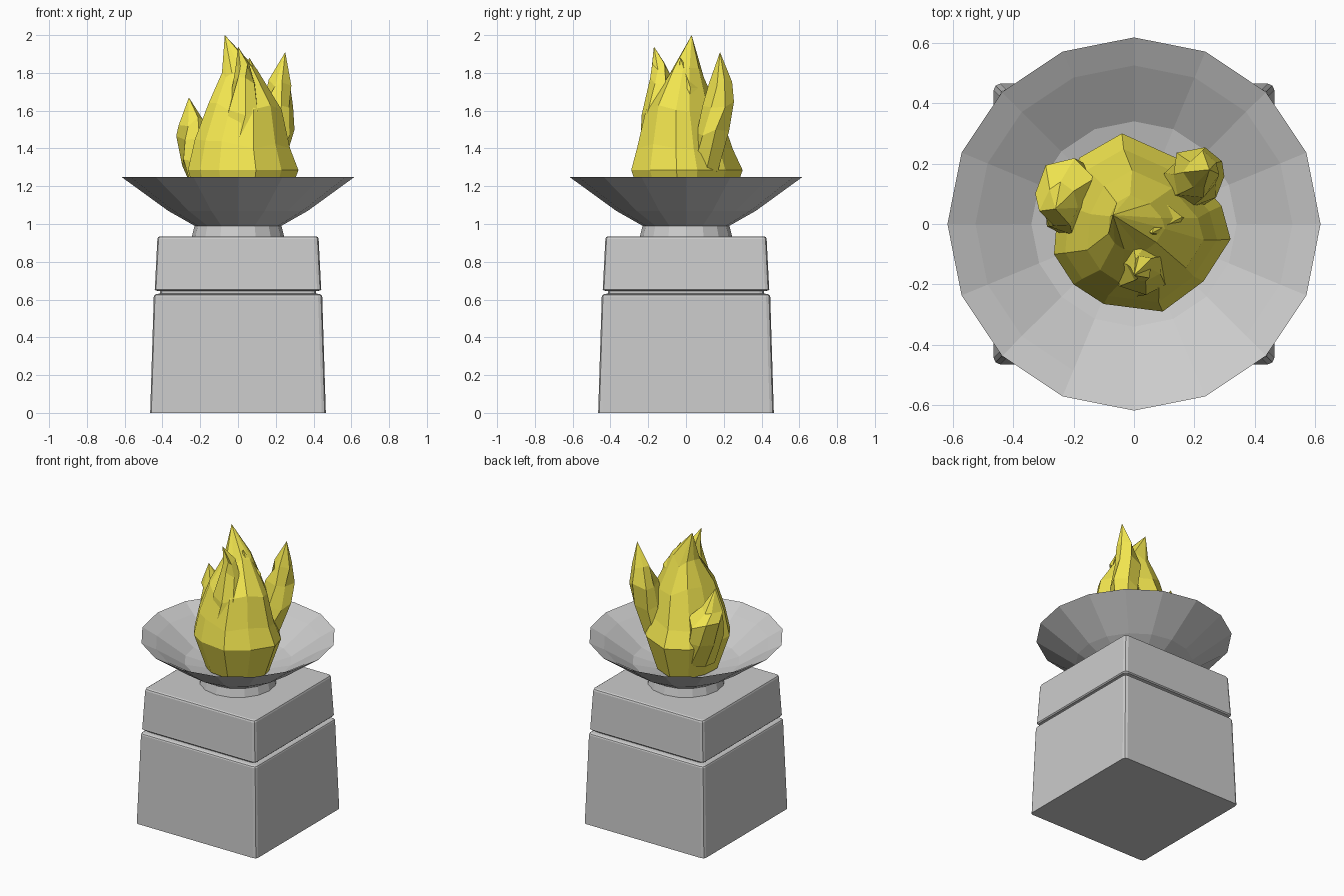
import bpy, bmesh, math, random
from mathutils import Vector

if "Cube" in bpy.data.objects:
    bpy.data.objects.remove(bpy.data.objects["Cube"])

random.seed(4)
fire = bpy.data.materials.new("fire_yellow")
fire.diffuse_color = (0.9, 0.8, 0.08, 1)
fire.use_nodes = True
fire.node_tree.nodes["Principled BSDF"].inputs["Base Color"].default_value = fire.diffuse_color


def loft(name, rings, tip=None, mat=None):
    """Skin equal-length rings; close the bottom, and the top with a cap or a tip."""
    bm = bmesh.new()
    loops = [[bm.verts.new(p) for p in r] for r in rings]
    n = len(loops[0])
    for a, b in zip(loops, loops[1:]):
        for i in range(n):
            j = (i + 1) % n
            bm.faces.new((a[i], a[j], b[j], b[i]))
    bm.faces.new(loops[0][::-1])
    if tip:
        t = bm.verts.new(tip)
        for i in range(n):
            bm.faces.new((loops[-1][i], loops[-1][(i + 1) % n], t))
    else:
        bm.faces.new(loops[-1])
    bmesh.ops.recalc_face_normals(bm, faces=bm.faces)
    me = bpy.data.meshes.new(name)
    bm.to_mesh(me)
    bm.free()
    ob = bpy.data.objects.new(name, me)
    bpy.context.collection.objects.link(ob)
    if mat:
        me.materials.append(mat)
    return ob


def circle(r, z, n=16):
    return [(r * math.cos(math.tau * i / n), r * math.sin(math.tau * i / n), z) for i in range(n)]


def rounded_square(h, z, r=0.022, seg=2):
    pts = []
    for k, (sx, sy) in enumerate([(1, 1), (-1, 1), (-1, -1), (1, -1)]):
        for s in range(seg + 1):
            a = math.pi / 2 * (k + s / seg)
            pts.append((sx * (h - r) + r * math.cos(a), sy * (h - r) + r * math.sin(a), z))
    return pts


# pedestal: tapered block with a groove and softened edges
loft("pedestal", [rounded_square(h, z) for h, z in [
    (0.465, 0), (0.446, 0.615), (0.443, 0.623), (0.434, 0.629), (0.412, 0.632),
    (0.412, 0.645), (0.434, 0.647), (0.441, 0.654), (0.440, 0.664),
    (0.427, 0.92), (0.423, 0.930), (0.414, 0.935)]])

# foot and dish
loft("bowl_foot", [circle(0.245, 0.93), circle(0.23, 0.99)])
loft("bowl", [circle(r, z) for r, z in [
    (0.22, 0.985), (0.37, 1.07), (0.618, 1.25), (0.525, 1.2), (0.34, 1.08), (0.18, 1.04)]])


def tongue(name, sections, tip, n=7, jitter=0.012):
    """Flame tongue from sections (cx, cy, z, rx, ry), ending in a point."""
    rings = []
    for k, (cx, cy, z, rx, ry) in enumerate(sections):
        ring = []
        for i in range(n):
            a = math.tau * (i + 0.25 * k) / n
            ring.append((cx + rx * math.cos(a) + random.uniform(-jitter, jitter),
                         cy + ry * math.sin(a) + random.uniform(-jitter, jitter),
                         z + random.uniform(-2, 2) * jitter))
        rings.append(ring)
    return loft(name, rings, tip, fire)


# main flame: an irregular outline scaled and shifted up to the peak
outline = [(0.32, -0.05), (0.29, 0.06), (0.16, 0.21), (-0.04, 0.30), (-0.18, 0.22), (-0.25, 0.08),
           (-0.265, -0.10), (-0.2, -0.2), (-0.1, -0.265), (0.095, -0.29), (0.23, -0.19)]
levels = [(0, 0, 1.05, 0.72), (0, 0, 1.285, 1.0), (0.0, -0.01, 1.42, 0.86),
          (0.02, -0.02, 1.62, 0.66), (-0.0, 0.0, 1.80, 0.32)]
loft("main_flame", [[(cx + s * x, cy + s * y, z + (random.uniform(-0.035, 0.035) if z > 1.3 else 0))
                     for x, y in outline] for cx, cy, z, s in levels],
     (-0.07, 0.03, 2.0), fire)

# smaller tongues
tongue("left_flame", [(-0.14, 0.05, 1.15, 0.09, 0.12), (-0.20, 0.08, 1.33, 0.10, 0.13),
                      (-0.225, 0.09, 1.46, 0.10, 0.12), (-0.24, 0.07, 1.54, 0.065, 0.075)],
       (-0.26, 0.05, 1.67))
tongue("right_flame", [(0.15, 0.10, 1.3, 0.09, 0.09), (0.19, 0.14, 1.48, 0.10, 0.09),
                       (0.205, 0.16, 1.64, 0.085, 0.085), (0.22, 0.175, 1.75, 0.055, 0.06)],
       (0.25, 0.18, 1.91))
tongue("front_flame", [(0.02, -0.13, 1.35, 0.12, 0.12), (0.03, -0.14, 1.6, 0.10, 0.10),
                       (0.03, -0.135, 1.76, 0.06, 0.065), (0.025, -0.135, 1.84, 0.035, 0.04)],
       (0.0, -0.17, 1.94))
tongue("inner_flame", [(0.08, 0.0, 1.5, 0.12, 0.10), (0.07, 0.01, 1.7, 0.085, 0.07)],
       (0.06, -0.03, 1.88), n=6)
